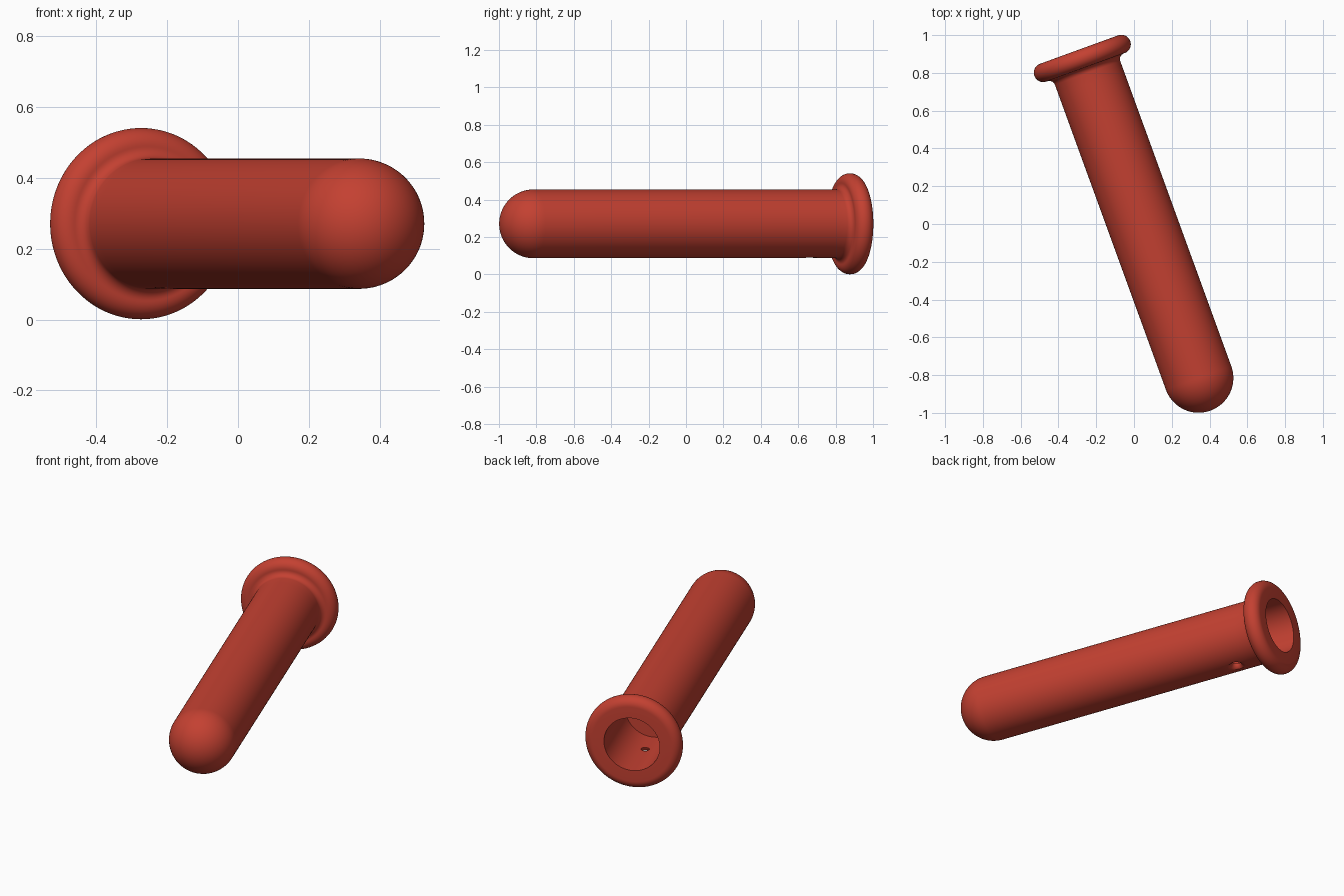
import bpy, bmesh, math
from mathutils import Matrix

if "Cube" in bpy.data.objects:
    bpy.data.objects.remove(bpy.data.objects["Cube"])

ANGLE = math.radians(20)      # tube is turned about z
LENGTH = 1.80                 # dome centre to flange centre
R, RIM, BORE, LIP = 0.184, 0.27, 0.155, 0.05
AXIS_Z = 0.271

red = bpy.data.materials.new("red")
red.diffuse_color = (0.55, 0.052, 0.031, 1)
red.use_nodes = True
red.node_tree.nodes["Principled BSDF"].inputs["Base Color"].default_value = red.diffuse_color


def arc(cx, cy, r, a0, a1, n):
    """Points (radius, height) along a circular arc, angles in degrees."""
    return [(cx + r * math.cos(math.radians(a0 + (a1 - a0) * i / n)),
             cy + r * math.sin(math.radians(a0 + (a1 - a0) * i / n))) for i in range(n + 1)]


def lathe(name, profile, steps):
    """Revolve a (radius, height) profile that starts and ends on the z axis."""
    bm = bmesh.new()
    verts = [bm.verts.new((max(r, 0), 0, h)) for r, h in profile]
    edges = [bm.edges.new(p) for p in zip(verts, verts[1:])]
    bmesh.ops.spin(bm, geom=verts + edges, axis=(0, 0, 1), cent=(0, 0, 0),
                   angle=math.tau, steps=steps, use_merge=True)
    bmesh.ops.remove_doubles(bm, verts=bm.verts, dist=1e-5)
    bmesh.ops.recalc_face_normals(bm, faces=bm.faces)
    mesh = bpy.data.meshes.new(name)
    bm.to_mesh(mesh)
    bm.free()
    mesh.materials.append(red)
    obj = bpy.data.objects.new(name, mesh)
    bpy.context.collection.objects.link(obj)
    return obj


# Tube: domed end, straight body, filleted flange with round rim, blind bore
FILLET = 0.032
top, under = LENGTH + LIP, LENGTH - LIP
profile = arc(0, 0, R, -90, 0, 20)
profile += [(R, 1.48), (R, 1.66)]
profile += arc(R + FILLET, under - FILLET, FILLET, 180, 90, 8)
profile += arc(RIM - LIP, LENGTH, LIP, -90, 90, 20)
profile += [(BORE, top), (BORE, 1.66), (BORE, 1.48), (BORE, top - 0.44), (0, top - 0.44)]
tube = lathe("flanged_tube", profile, 96)

# Lay the tube along +y, then turn it and centre it
place = (Matrix.Translation((0.342, -0.815, AXIS_Z)) @ Matrix.Rotation(ANGLE, 4, 'Z')
         @ Matrix.Rotation(-math.pi / 2, 4, 'X'))
tube.data.transform(place)

# Small drain hole under the tube with a rounded outer mouth
flare = [(0, -0.06), (0.056, -0.06)]
flare += arc(0.056, 0.034, 0.034, 270, 180, 8) + [(0.022, 0.1), (0, 0.1)]
cutter = lathe("drain_hole_cutter", flare, 32)
d = LENGTH - 0.23
cutter.data.transform(Matrix.Translation((0.342 - d * math.sin(ANGLE),
                                          -0.815 + d * math.cos(ANGLE), AXIS_Z - R)))
cutter.hide_render = True

cut = tube.modifiers.new("drain_hole", 'BOOLEAN')
cut.operation, cut.solver, cut.object = 'DIFFERENCE', 'EXACT', cutter
bpy.context.view_layer.objects.active = tube
tube.select_set(True)
bpy.ops.object.modifier_apply(modifier=cut.name)
bpy.data.objects.remove(cutter)

bpy.ops.object.shade_smooth_by_angle(angle=math.radians(30))
